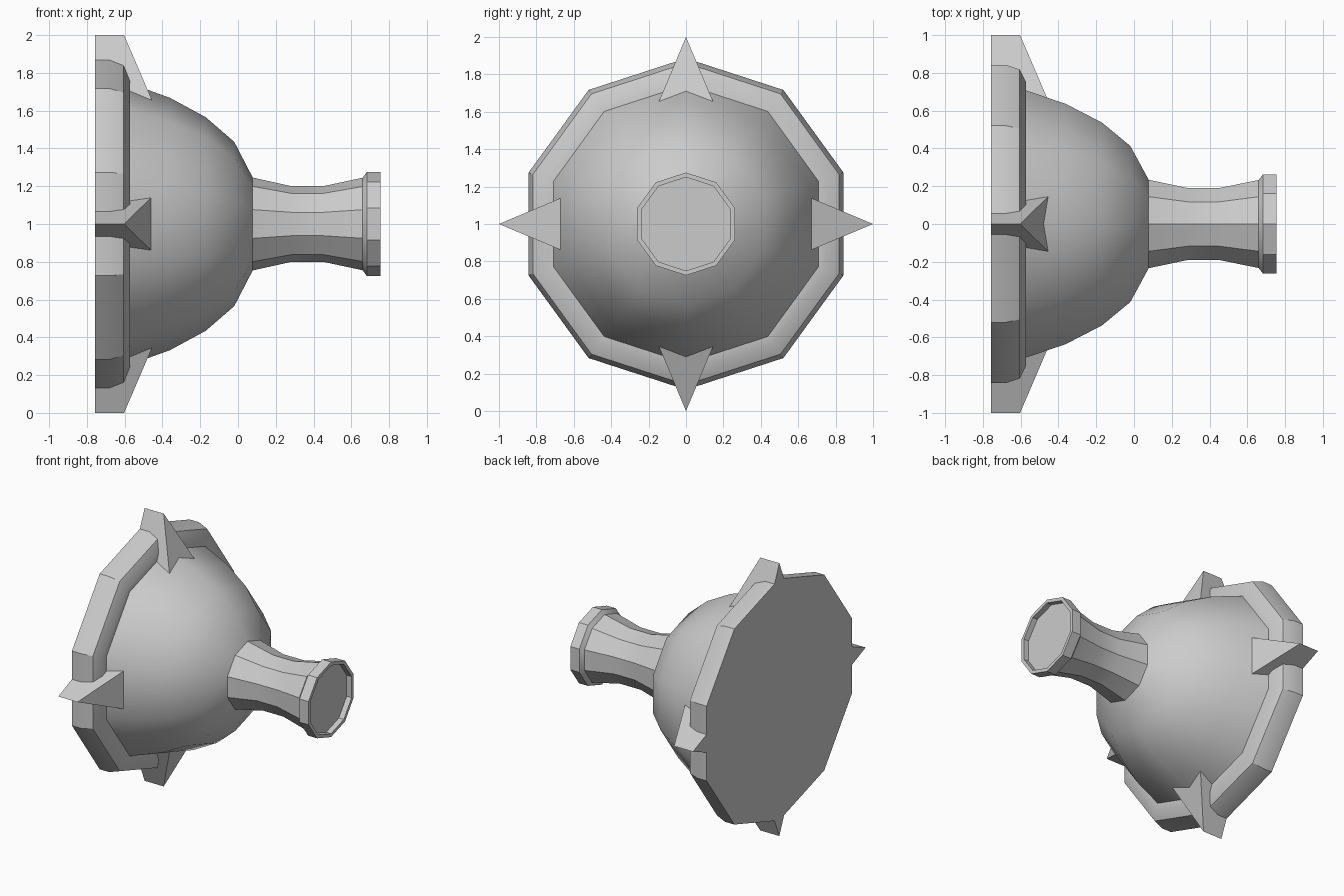
import bpy, bmesh
from math import sin, cos, pi, radians

if "Cube" in bpy.data.objects:
    bpy.data.objects.remove(bpy.data.objects["Cube"])

SIDES = 10
AXIS_Z = 1.0


def finish(name, bm, angle=None):
    bmesh.ops.recalc_face_normals(bm, faces=bm.faces)
    mesh = bpy.data.meshes.new(name)
    bm.to_mesh(mesh)
    bm.free()
    obj = bpy.data.objects.new(name, mesh)
    bpy.context.collection.objects.link(obj)
    if angle is not None:
        bpy.ops.object.select_all(action='DESELECT')
        obj.select_set(True)
        bpy.context.view_layer.objects.active = obj
        bpy.ops.object.shade_smooth_by_angle(angle=radians(angle))
    return obj


def lathe(name, profile, angle, cap_start=False, cap_end=False):
    """Revolve (x, radius) points around the horizontal x axis."""
    bm = bmesh.new()
    rings = []
    for x, r in profile:
        rings.append([bm.verts.new((x, r * sin(2 * pi * i / SIDES),
                                    AXIS_Z + r * cos(2 * pi * i / SIDES)))
                      for i in range(SIDES)])
    for a, b in zip(rings, rings[1:]):
        for i in range(SIDES):
            j = (i + 1) % SIDES
            bm.faces.new((a[i], a[j], b[j], b[i]))
    if cap_start:
        bm.faces.new(rings[0])
    if cap_end:
        bm.faces.new(rings[-1])
    return finish(name, bm, angle)


# Flat ten-sided base plate with bevelled front rim
lathe("base_rim", [(-0.757, 0.886), (-0.68, 0.886), (-0.605, 0.86),
                   (-0.572, 0.79), (-0.572, 0.72)], 30, cap_start=True)

# Smooth dome body
lathe("dome", [(-0.575, 0.745), (-0.36, 0.668), (-0.17, 0.565),
               (-0.02, 0.435), (0.078, 0.246)], 60)

# Waisted neck with flared collar and recessed end
lathe("neck", [(0.078, 0.246), (0.285, 0.2), (0.45, 0.2), (0.66, 0.245)], 30)
lathe("collar", [(0.66, 0.245), (0.682, 0.275), (0.755, 0.275),
                 (0.755, 0.25), (0.715, 0.25)], 30, cap_end=True)


# Four wedge-shaped spikes around the rim, rooted inside the dome
def spike(name, turn):
    tip, root, half = 1.0, 0.5, 0.21
    points = [(-0.757, 0, tip), (-0.757, half, root), (-0.757, -half, root),
              (-0.603, 0, tip), (-0.388, half, root), (-0.388, -half, root)]
    c, s = cos(turn), sin(turn)
    bm = bmesh.new()
    v = [bm.verts.new((x, y * c + r * s, AXIS_Z + r * c - y * s))
         for x, y, r in points]
    for face in ((0, 1, 2), (3, 5, 4), (0, 3, 4, 1), (1, 4, 5, 2), (2, 5, 3, 0)):
        bm.faces.new([v[i] for i in face])
    finish(name, bm)


for i, side in enumerate(("top", "back", "bottom", "front")):
    spike("spike_" + side, i * pi / 2)
